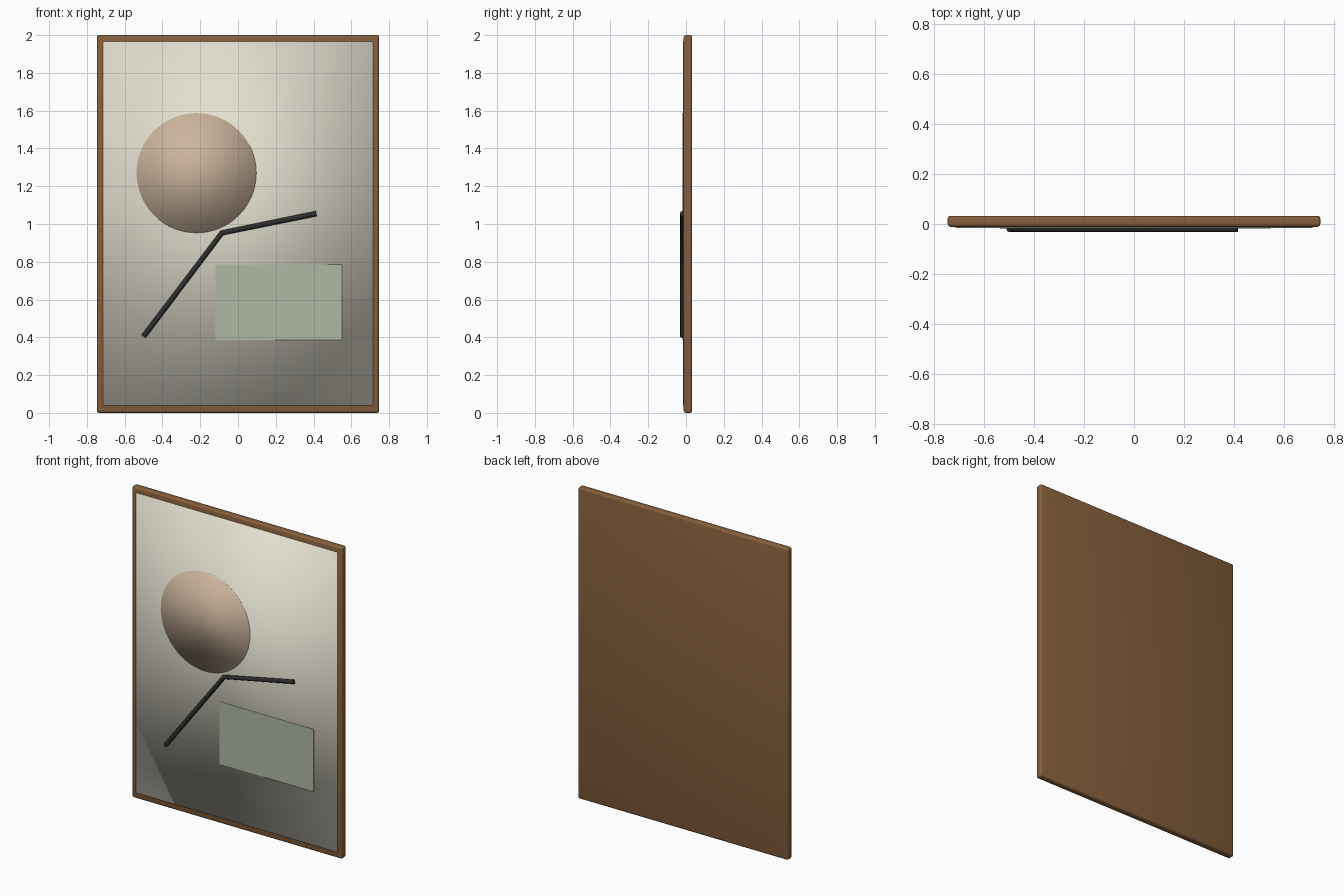
import bpy
from math import pi

cube = bpy.data.objects.get("Cube")
if cube:
    bpy.data.objects.remove(cube, do_unlink=True)


def material(name, r, g, b):
    mat = bpy.data.materials.new(name)
    mat.use_nodes = True
    mat.diffuse_color = (r, g, b, 1)
    bsdf = next(n for n in mat.node_tree.nodes if n.type == "BSDF_PRINCIPLED")
    bsdf.inputs["Base Color"].default_value = (r, g, b, 1)
    bsdf.inputs["Roughness"].default_value = 0.7
    return mat


wood = material("warm wood", 0.24, 0.115, 0.045)
cream = material("cream paper", 0.77, 0.745, 0.63)
tan = material("pale tan", 0.60, 0.455, 0.335)
sage = material("sage green", 0.43, 0.49, 0.37)
ink = material("charcoal ink", 0.026, 0.026, 0.026)


def finish(obj, name, mat, smooth=True):
    obj.name = obj.data.name = name
    obj.data.materials.append(mat)
    if smooth:
        bpy.ops.object.shade_smooth()


def box(name, mat, x, y, z, bevel=0, smooth=True):
    """Box spanning the given (low, high) ranges, with optional rounded edges."""
    spans = (x, y, z)
    bpy.ops.mesh.primitive_cube_add(size=1, location=[sum(s) / 2 for s in spans])
    obj = bpy.context.object
    obj.scale = [s[1] - s[0] for s in spans]
    bpy.ops.object.transform_apply(location=False, rotation=False, scale=True)
    finish(obj, name, mat, smooth)
    if bevel:
        mod = obj.modifiers.new("rounded edges", "BEVEL")
        mod.width, mod.segments = bevel, 3
    return obj


# Backing board whose rim shows as the frame
box("frame_board", wood, (-0.747, 0.747), (-0.012, 0.033), (0, 2), bevel=0.012)

# Paper sheet on the front of the board
box("paper_panel", cream, (-0.715, 0.715), (-0.016, 0.0), (0.04, 1.965))

# Painted disc
bpy.ops.mesh.primitive_cylinder_add(vertices=64, radius=0.317, depth=0.006,
                                    location=(-0.22, -0.0145, 1.27),
                                    rotation=(pi / 2, 0, 0))
finish(bpy.context.object, "tan_disc", tan)

# Painted rectangle
box("green_rectangle", sage, (-0.12, 0.55), (-0.0185, -0.012), (0.385, 0.785), smooth=False)

# Bent raised line
curve = bpy.data.curves.new("bent_line", "CURVE")
curve.dimensions = "3D"
curve.bevel_depth = 0.014
curve.bevel_resolution = 2
curve.use_fill_caps = True
path = curve.splines.new("POLY")
corners = [(-0.5, 0.405), (-0.085, 0.953), (0.415, 1.055)]
path.points.add(len(corners) - 1)
for point, (x, z) in zip(path.points, corners):
    point.co = (x, -0.019, z, 1)
line = bpy.data.objects.new("bent_line", curve)
curve.materials.append(ink)
bpy.context.collection.objects.link(line)
